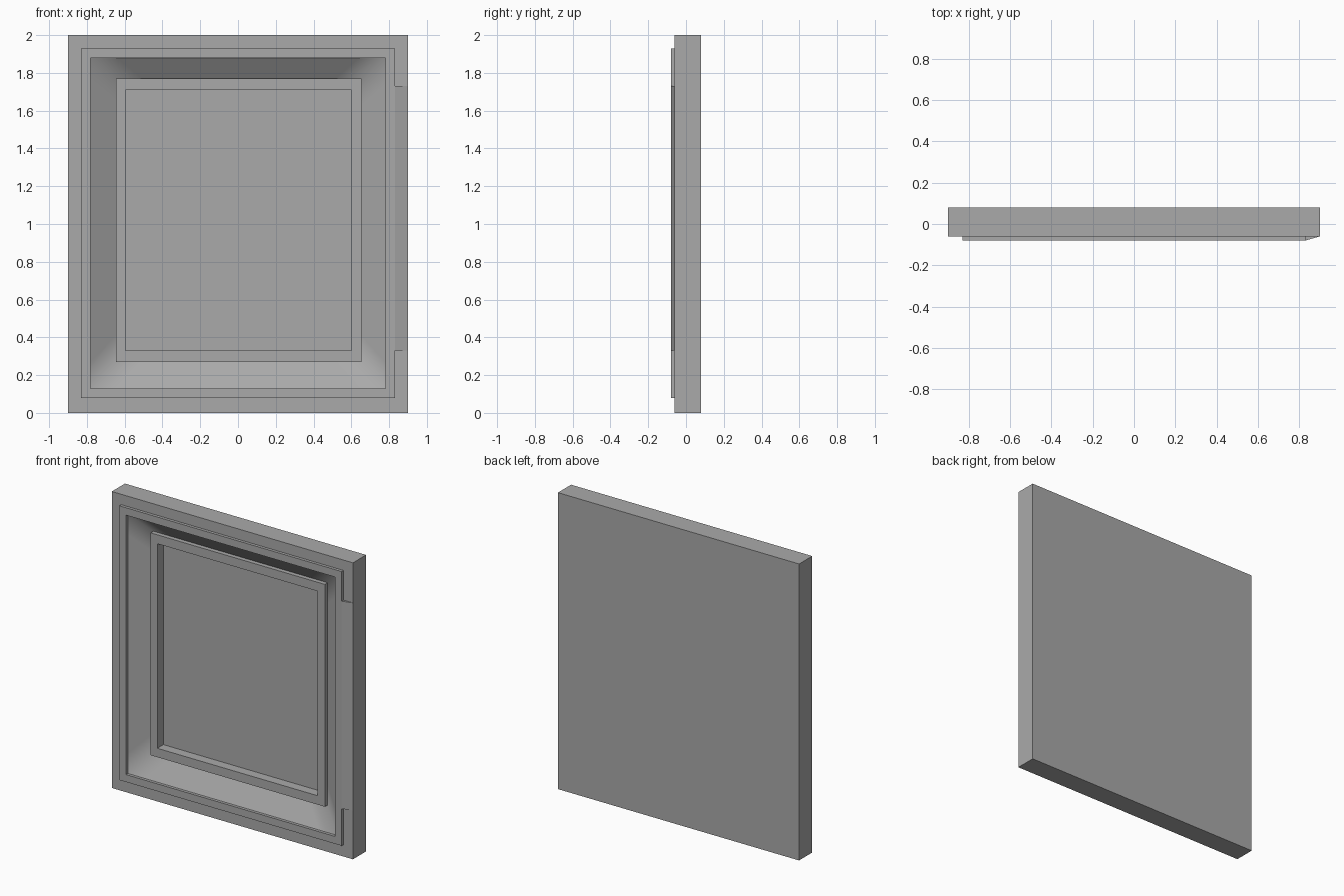
import bpy
import bmesh
from math import radians

cube = bpy.data.objects.get("Cube")
if cube:
    bpy.data.objects.remove(cube)

# One plain grey for the whole door
grey = bpy.data.materials.new("plain grey")
grey.use_nodes = True
colour = (0.4, 0.4, 0.4, 1)
grey.diffuse_color = colour
grey.node_tree.nodes["Principled BSDF"].inputs["Base Color"].default_value = colour


def finish(name, bm):
    mesh = bpy.data.meshes.new(name)
    bm.to_mesh(mesh)
    bm.free()
    mesh.materials.append(grey)
    obj = bpy.data.objects.new(name, mesh)
    bpy.context.collection.objects.link(obj)
    bpy.ops.object.select_all(action="DESELECT")
    obj.select_set(True)
    bpy.context.view_layer.objects.active = obj
    bpy.ops.object.shade_smooth_by_angle(angle=radians(50))


def rectangle(bm, x0, x1, z0, z1, y, corner):
    """Rectangle loop with an extra point either side of each corner."""
    pts = []
    for x, z, dx, dz in ((x0, z0, 0, 1), (x1, z0, -1, 0),
                         (x1, z1, 0, -1), (x0, z1, 1, 0)):
        # point before the corner, the corner, point after it
        pts += [(x + dx * corner, z + dz * corner), (x, z),
                (x - dz * -corner, z + dx * -corner)]
    return [bm.verts.new((px, y, pz)) for px, pz in pts]


def loft(name, sections, corner=0.14, back=False, front=False):
    """Skin rectangular sections, running from the outside inwards."""
    bm = bmesh.new()
    rings = [rectangle(bm, *s, corner) for s in sections]
    n = len(rings[0])
    for a, b in zip(rings, rings[1:]):
        for i in range(n):
            j = (i + 1) % n
            bm.faces.new((a[i], a[j], b[j], b[i]))
    if back:
        bm.faces.new(rings[0][::-1])
    if front:
        bm.faces.new(rings[-1])
    finish(name, bm)


# Outlines (x0, x1, z0, z1) and depths
SLAB = (-0.90, 0.90, 0.0, 2.0)
TRIM_OUT = (-0.83, 0.83, 0.08, 1.93)
TRIM_IN = (-0.78, 0.78, 0.13, 1.88)
FRAME_OUT = (-0.645, 0.655, 0.27, 1.77)
FRAME_IN = (-0.595, 0.60, 0.33, 1.71)
BACK, FACE, TRIM = 0.08, -0.06, -0.08
SLOPE_TOP, SLOPE_END, FRAME, PANEL = -0.06, 0.02, -0.01, 0.055

loft("door_slab", [(*SLAB, BACK), (*SLAB, FACE), (*TRIM_OUT, FACE)], back=True)
loft("outer_trim", [(*TRIM_OUT, FACE), (*TRIM_OUT, TRIM),
                    (*TRIM_IN, TRIM), (*TRIM_IN, SLOPE_TOP)])
loft("sloped_moulding", [(*TRIM_IN, SLOPE_TOP), (*FRAME_OUT, SLOPE_END)])
loft("inner_frame", [(*FRAME_OUT, SLOPE_END), (*FRAME_OUT, FRAME),
                     (*FRAME_IN, FRAME), (*FRAME_IN, PANEL)])
loft("centre_panel", [(*FRAME_IN, PANEL)], front=True)

# Shallow ramp from the trim to the slab edge on the left side
bm = bmesh.new()
low, high = ([bm.verts.new(p) for p in ((0.83, FACE, z), (0.83, TRIM, z), (0.90, FACE, z))]
             for z in (0.33, 1.73))
bm.faces.new((low[1], low[2], high[2], high[1]))
bm.faces.new((low[0], low[2], low[1]))
bm.faces.new(high)
finish("edge_ramp", bm)
